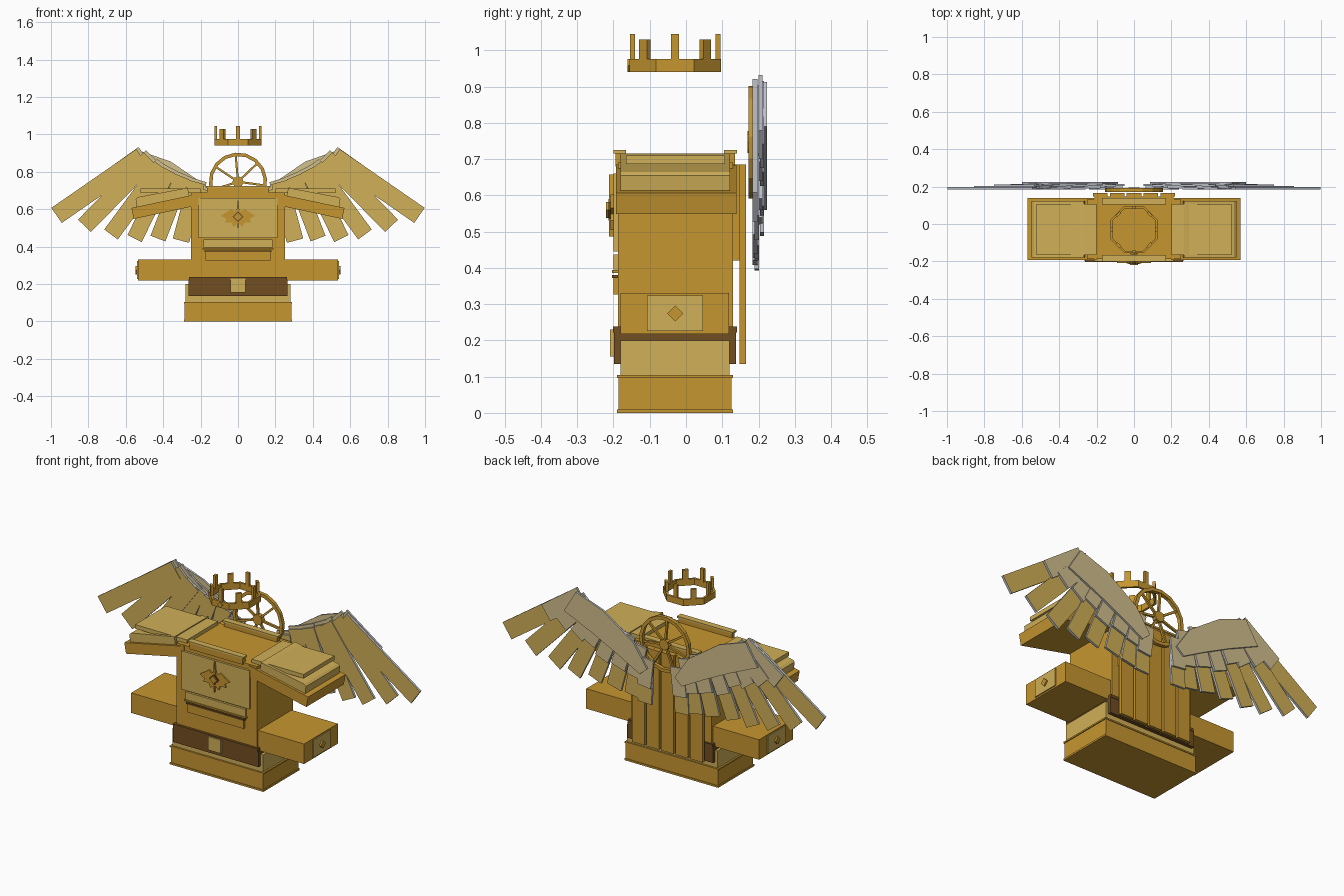
import bpy, bmesh, math
from mathutils import Vector

if "Cube" in bpy.data.objects:
    bpy.data.objects.remove(bpy.data.objects["Cube"])


def material(name, r, g, b):
    m = bpy.data.materials.new(name)
    m.diffuse_color = [(c / 255) ** 2.2 for c in (r, g, b)] + [1]
    m.use_nodes = True
    m.node_tree.nodes["Principled BSDF"].inputs["Base Color"].default_value = m.diffuse_color
    return m


GOLD = material("gold", 197, 149, 52)
LIGHT = material("light gold", 207, 174, 88)
BROWN = material("dark brown", 112, 78, 38)
BEIGE = material("pale beige", 208, 190, 140)
SILVER = material("silver grey", 186, 190, 198)


def finish(name, bm, mat, edge_mat=None):
    bmesh.ops.recalc_face_normals(bm, faces=bm.faces)
    me = bpy.data.meshes.new(name)
    me.materials.append(mat)
    if edge_mat:  # thin side walls take the edge colour
        me.materials.append(edge_mat)
        bm.normal_update()
        for f in bm.faces:
            f.material_index = 0 if abs(f.normal.y) > 0.5 else 1
    bm.to_mesh(me)
    bm.free()
    ob = bpy.data.objects.new(name, me)
    bpy.context.collection.objects.link(ob)
    return ob


def prism(name, pts, y0, y1, mat, edge_mat=None):
    """Extrude an xz outline from y0 to y1."""
    bm = bmesh.new()
    a = [bm.verts.new((x, y0, z)) for x, z in pts]
    b = [bm.verts.new((x, y1, z)) for x, z in pts]
    bm.faces.new(a)
    bm.faces.new(b)
    for i in range(len(pts)):
        j = (i + 1) % len(pts)
        bm.faces.new((a[i], a[j], b[j], b[i]))
    return finish(name, bm, mat, edge_mat)


def box(name, x0, x1, y0, y1, z0, z1, mat):
    return prism(name, [(x0, z0), (x1, z0), (x1, z1), (x0, z1)], y0, y1, mat)


def ring(name, r0, r1, depth, n, mat, loc, phase=0.0, upright=False):
    """Polygonal band; upright rings face along y."""
    bm = bmesh.new()
    rows = []
    for i in range(n):
        t = phase + 2 * math.pi * i / n
        c, s = math.cos(t), math.sin(t)
        row = []
        for r, h in ((r0, 0), (r1, 0), (r1, depth), (r0, depth)):
            p = Vector((r * c, h, r * s) if upright else (r * c, r * s, h))
            row.append(bm.verts.new(p + Vector(loc)))
        rows.append(row)
    for i in range(n):
        p, q = rows[i], rows[(i + 1) % n]
        for k in range(4):
            bm.faces.new((p[k], p[(k + 1) % 4], q[(k + 1) % 4], q[k]))
    return finish(name, bm, mat)


def strip(root, tip, w):
    """Rectangle outline of width w between two xz points."""
    a, b = Vector(root), Vector(tip)
    d = (b - a).normalized() * w / 2
    n = Vector((-d.y, d.x))
    return [tuple(p) for p in (a + n, b + n, b - n, a - n)]


def diamond(x, z, w, h):
    return [(x - w, z), (x, z - h), (x + w, z), (x, z + h)]


CY = -0.03  # depth centre of the body

# Base, waist and belt
box("base", -0.285, 0.285, -0.186, 0.126, 0, 0.1, GOLD)
box("base_lower_rim", -0.29, 0.29, -0.19, 0.13, 0, 0.01, GOLD)
box("base_upper_rim", -0.29, 0.29, -0.19, 0.13, 0.096, 0.104, GOLD)
box("waist_block", -0.28, 0.28, -0.18, 0.12, 0.1, 0.2, LIGHT)
box("belt", -0.265, 0.265, -0.198, 0.138, 0.135, 0.225, BROWN)
box("belt_rim", -0.262, 0.262, -0.202, 0.14, 0.222, 0.238, BROWN)
box("belt_buckle", -0.04, 0.04, -0.21, -0.19, 0.155, 0.23, LIGHT)

# Torso with front details
box("torso", -0.25, 0.25, -0.188, 0.13, 0.2, 0.69, GOLD)
box("chest_panel", -0.21, 0.21, -0.2, -0.18, 0.445, 0.66, LIGHT)
box("upper_belly_plate", -0.185, 0.185, -0.2, -0.18, 0.395, 0.437, LIGHT)
box("upper_belly_lip", -0.19, 0.19, -0.204, -0.18, 0.386, 0.394, GOLD)
box("lower_belly_plate", -0.175, 0.175, -0.2, -0.18, 0.326, 0.372, GOLD)
box("lower_belly_lip", -0.18, 0.18, -0.204, -0.18, 0.372, 0.38, BROWN)
for nm, ya, yb in (("front", -0.2, -0.165), ("back", 0.105, 0.14)):
    box(nm + "_collar", -0.165, 0.165, ya + 0.005, yb - 0.005, 0.68, 0.715, GOLD)
    box(nm + "_collar_cap", -0.172, 0.172, ya, yb, 0.715, 0.725, LIGHT)

# Chest emblem
half = [(0, 0.525), (0.025, 0.505), (0.035, 0.53), (0.07, 0.53), (0.062, 0.548),
        (0.092, 0.565), (0.06, 0.585), (0.035, 0.602), (0.02, 0.59), (0, 0.6)]
prism("emblem", half + [(-x, z) for x, z in half[-2:0:-1]], -0.208, -0.198, GOLD)
prism("emblem_spike", diamond(0, 0.572, 0.01, 0.085), -0.212, -0.198, GOLD)
prism("emblem_gem_rim", diamond(0, 0.56, 0.03, 0.03), -0.214, -0.2, BROWN)
prism("emblem_gem", diamond(0, 0.56, 0.022, 0.022), -0.22, -0.2, GOLD)

# Back planks
box("back_plate", -0.21, 0.21, 0.128, 0.147, 0.42, 0.685, GOLD)
for i in range(5):
    x = (i - 2) * 0.09
    box("back_plank_%d" % i, x - 0.039, x + 0.039, 0.147, 0.165, 0.135, 0.685, GOLD)

# Wheel behind the head
WZ, WY = 0.747, 0.172
ring("wheel_rim", 0.138, 0.156, 0.02, 16, GOLD, (0, WY, WZ), 0.1, True)
prism("wheel_hub", [(0.03 * math.cos(k * math.pi / 4), WZ + 0.03 * math.sin(k * math.pi / 4))
                    for k in range(8)], WY - 0.002, WY + 0.024, GOLD)
for k in range(7):
    t = math.radians(95) + k * 2 * math.pi / 7
    prism("wheel_spoke_%d" % k,
          strip((0, WZ), (0.145 * math.cos(t), WZ + 0.145 * math.sin(t)), 0.011),
          WY + 0.004, WY + 0.016, GOLD)

# Floating crown: octagonal band with eight posts
R8 = 0.126 / math.cos(math.pi / 8)
ring("crown_band", R8 - 0.013, R8, 0.036, 8, GOLD, (0, CY, 0.94), math.pi / 8)
for k in range(8):
    tall = k % 2 == 0
    ob = box("crown_post_%d" % k, 0.111, 0.125, -0.011 if tall else -0.015,
             0.011 if tall else 0.015, 0.97, 1.045 if tall else 1.03, GOLD)
    ob.location.y = CY
    ob.rotation_euler.z = k * math.pi / 4
prism("crown_gem", diamond(0, 0.958, 0.018, 0.018), -0.162, -0.15, GOLD)

# Feathers: root x, z, tip x, z, width
FEATHERS = [
    (0.516, 0.881, 0.970, 0.567, 0.098), (0.470, 0.870, 0.821, 0.511, 0.096),
    (0.410, 0.830, 0.679, 0.465, 0.090), (0.373, 0.810, 0.553, 0.443, 0.085),
    (0.300, 0.775, 0.428, 0.443, 0.085), (0.222, 0.745, 0.305, 0.432, 0.090),
    (0.150, 0.700, 0.200, 0.415, 0.085), (0.105, 0.640, 0.115, 0.395, 0.085)]

for s, side in ((1, "right"), (-1, "left")):
    def sx(pts):
        return [(x * s, z) for x, z in pts]

    # Sloped shoulder slabs and flat top plate
    prism("shoulder_slab_" + side, sx([(0.2, 0.624), (0.558, 0.548), (0.569, 0.607),
          (0.2, 0.685)]), -0.193, 0.139, GOLD)
    prism("shoulder_cushion_" + side, sx([(0.26, 0.66), (0.54, 0.602), (0.547, 0.655),
          (0.535, 0.665), (0.268, 0.715)]), -0.18, 0.122, LIGHT)
    prism("shoulder_plate_" + side, sx([(0.2, 0.687), (0.522, 0.687), (0.522, 0.71),
          (0.2, 0.71)]), -0.165, 0.108, LIGHT)

    # Arm with end panel
    prism("arm_" + side, sx([(0.2, 0.218), (0.535, 0.218), (0.535, 0.33), (0.2, 0.33)]),
          -0.18, 0.118, GOLD)
    prism("arm_end_panel_" + side, sx([(0.53, 0.226), (0.541, 0.226), (0.541, 0.324),
          (0.53, 0.324)]), -0.107, 0.047, LIGHT)
    knob = prism("arm_diamond_" + side, diamond(0, 0, 0.022, 0.022), -0.009, 0.009, GOLD)
    knob.rotation_euler.z = math.pi / 2
    knob.location = (s * 0.54, CY, 0.274)

    # Wing: long feathers, short covert feathers behind them, leading plate
    for i, (rx, rz, tx, tz, w) in enumerate(FEATHERS):
        y = 0.184 + 0.005 * (i % 2)
        prism("feather_%s_%d" % (side, i), sx(strip((rx, rz), (tx, tz), w)),
              y, y + 0.013, LIGHT, SILVER)
        f = 0.45 if i < 4 else 0.6
        top = (rx - 0.012, rz + 0.012)
        mid = (rx + (tx - rx) * f, rz + (tz - rz) * f)
        y = 0.2 + 0.004 * (i % 2)
        prism("covert_%s_%d" % (side, i), sx(strip(top, mid, w * 0.98)),
              y, y + 0.011, BEIGE, SILVER)
    prism("wing_leading_plate_" + side,
          sx([(0.525, 0.912), (0.36, 0.855), (0.17, 0.725), (0.085, 0.6), (0.13, 0.56),
              (0.26, 0.63), (0.42, 0.71), (0.6, 0.79)]), 0.213, 0.224, BEIGE, SILVER)
